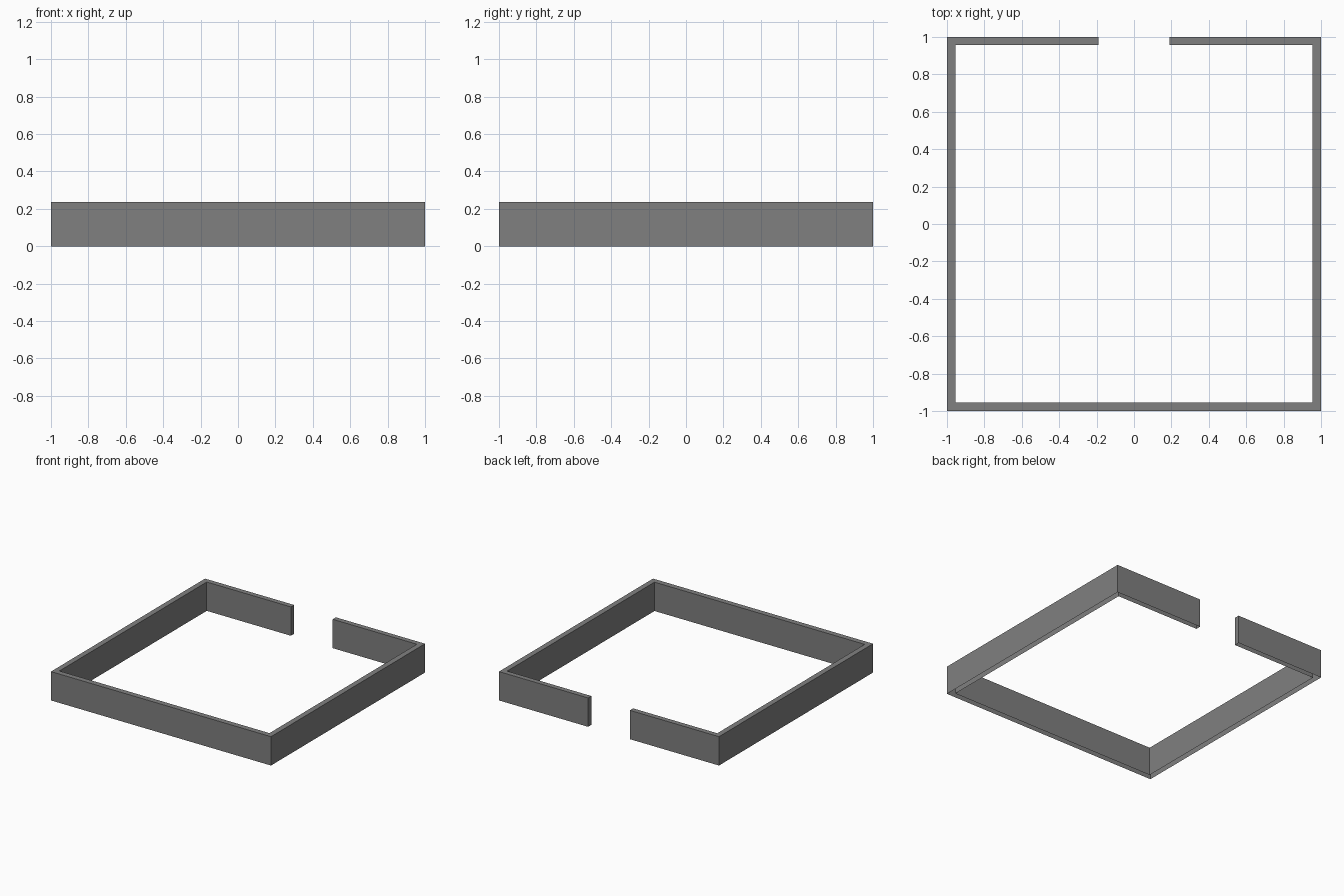
import bpy, bmesh

if "Cube" in bpy.data.objects:
    bpy.data.objects.remove(bpy.data.objects["Cube"])

HEIGHT = 0.237
SIDE_T = 0.045   # side and front wall thickness
BACK_T = 0.042   # back wall thickness
GAP = 0.19       # half width of the opening in the back wall

# right half of the C-shaped plan, from the opening round to the front
outer = [(GAP, 1), (1, 1), (1, -1)]
inner = [(1 - SIDE_T, -1 + SIDE_T), (1 - SIDE_T, 1 - BACK_T), (GAP, 1 - BACK_T)]


def mirror(points):
    return [(-x, y) for x, y in reversed(points)]


plan = outer + mirror(outer) + mirror(inner) + inner

# perimeter wall: extrude the plan upwards, leaving the underside open
bm = bmesh.new()
base = bm.faces.new([bm.verts.new((x, y, 0)) for x, y in plan])
top = bmesh.ops.extrude_face_region(bm, geom=[base], use_keep_orig=True)
bmesh.ops.translate(bm, vec=(0, 0, HEIGHT),
                    verts=[v for v in top["geom"] if isinstance(v, bmesh.types.BMVert)])
bmesh.ops.recalc_face_normals(bm, faces=bm.faces)
bmesh.ops.delete(bm, geom=[f for f in bm.faces if f.normal.z < -0.5], context='FACES_ONLY')
mesh = bpy.data.meshes.new("perimeter_wall")
bm.to_mesh(mesh)
bm.free()

# dark grey finish
grey = bpy.data.materials.new("dark_grey")
grey.diffuse_color = (0.216, 0.216, 0.216, 1)
grey.use_nodes = True
grey.node_tree.nodes["Principled BSDF"].inputs["Base Color"].default_value = grey.diffuse_color
mesh.materials.append(grey)
bpy.context.collection.objects.link(bpy.data.objects.new("perimeter_wall", mesh))
